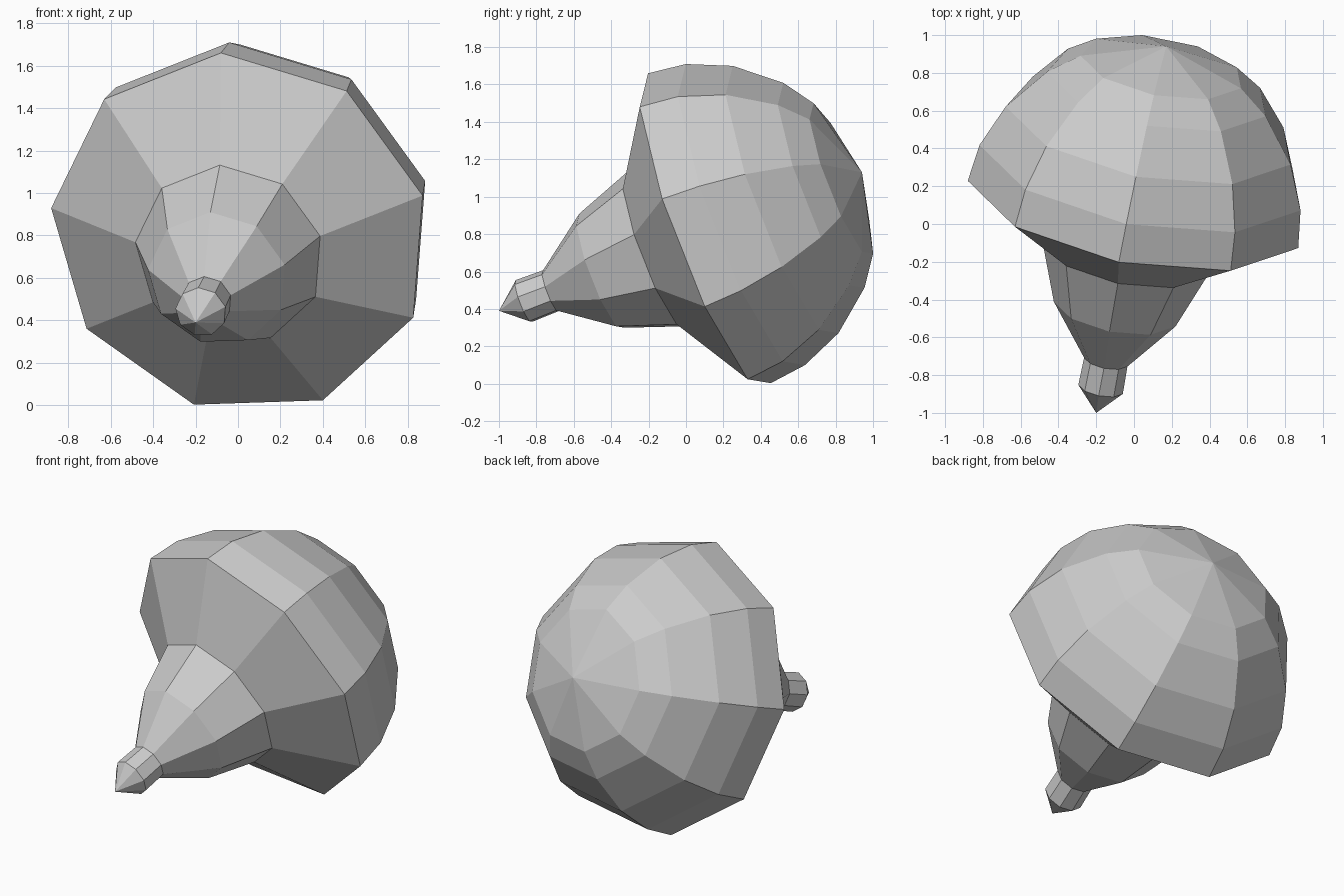
import bpy, bmesh, math
from mathutils import Vector

if "Cube" in bpy.data.objects:
    bpy.data.objects.remove(bpy.data.objects["Cube"])

# Tilted centre line of the bulb, running from the pointed tip to the back pole
TIP = Vector((-0.20, -1.00, 0.39))
AXIS = Vector((0.37, 1.94, 0.74)).normalized()
UP = Vector((-0.10, -0.336, 0.937))
UP = (UP - AXIS * UP.dot(AXIS)).normalized()
SIDES = 9

# Half profile as (distance along axis, radius)
PROFILE = [
    (0.00, 0.00), (0.143, 0.122), (0.30, 0.119),      # pointed cap
    (0.59, 0.334), (0.91, 0.451),                     # flared neck
    (1.20, 0.907),                                    # wide rim
    (1.41, 0.881), (1.646, 0.782), (1.873, 0.60),     # dome
    (1.99, 0.44), (2.11, 0.00),
]


def lathe(name, profile):
    bm = bmesh.new()
    verts = [bm.verts.new(TIP + AXIS * s + UP * r) for s, r in profile]
    edges = [bm.edges.new(pair) for pair in zip(verts, verts[1:])]
    bmesh.ops.spin(bm, geom=verts + edges, cent=TIP, axis=AXIS,
                   angle=math.tau, steps=SIDES)
    bmesh.ops.remove_doubles(bm, verts=bm.verts[:], dist=0.001)
    bmesh.ops.recalc_face_normals(bm, faces=bm.faces[:])
    mesh = bpy.data.meshes.new(name)
    bm.to_mesh(mesh)
    bm.free()
    obj = bpy.data.objects.new(name, mesh)
    bpy.context.collection.objects.link(obj)
    return obj


# Whole faceted bulb, one closed flat-shaded shell
lathe("bulb", PROFILE)
